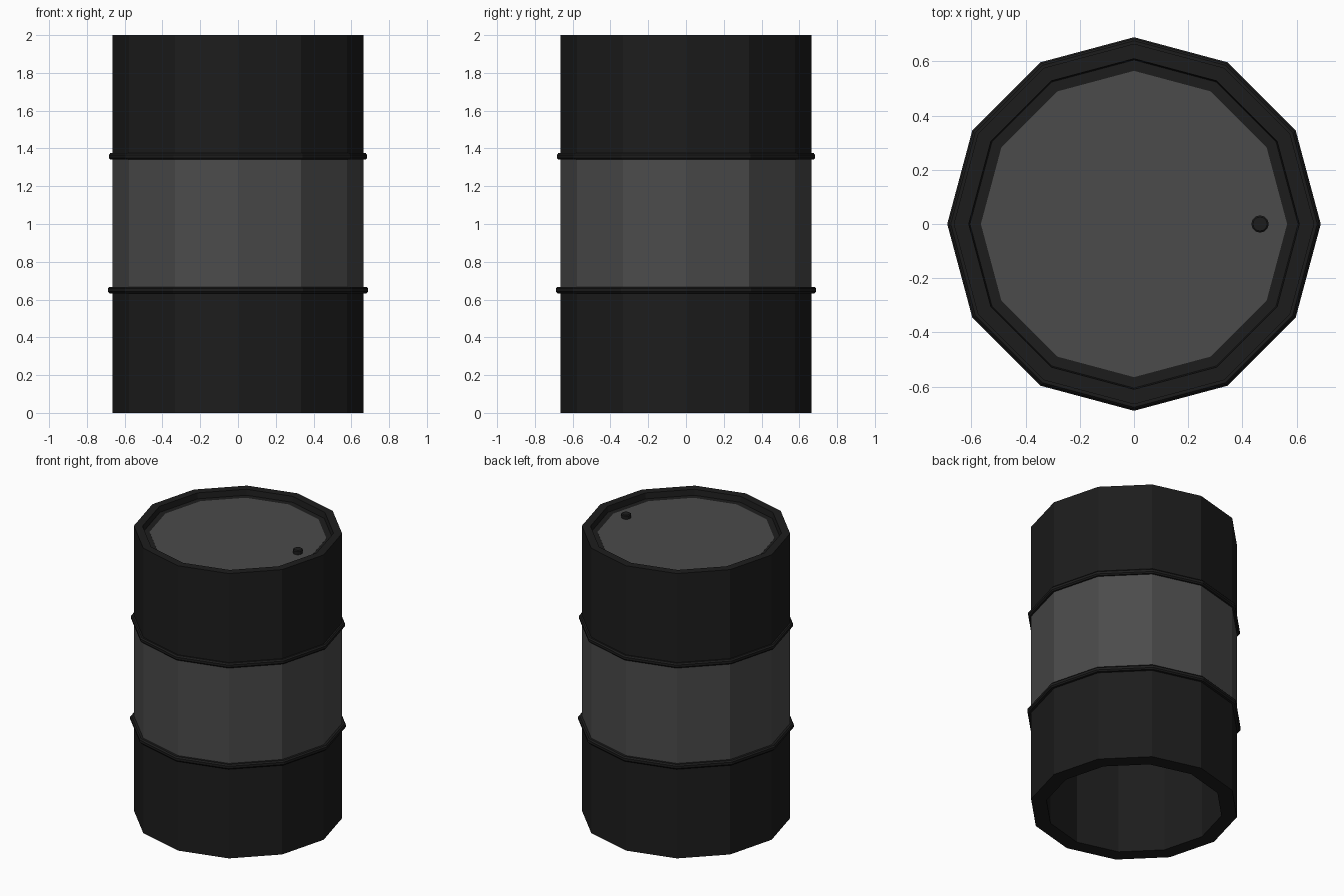
import bpy, bmesh, math

if "Cube" in bpy.data.objects:
    bpy.data.objects.remove(bpy.data.objects["Cube"])

SIDES = 12


def material(name, v):
    m = bpy.data.materials.new(name)
    m.diffuse_color = (v, v, v, 1)
    m.use_nodes = True
    m.node_tree.nodes["Principled BSDF"].inputs["Base Color"].default_value = m.diffuse_color
    return m


dark = material("dark_paint", 0.012)
grey = material("grey_paint", 0.07)


def lathe(name, profile, mats, closed=True, sides=SIDES, centre=(0, 0), grey_rows=()):
    """Spin an (r, z) profile around z with flat faces."""
    bm = bmesh.new()
    rings = []
    for r, z in profile:
        if r == 0:
            rings.append([bm.verts.new((0, 0, z))] * sides)
        else:
            rings.append([bm.verts.new((r * math.cos(2 * math.pi * i / sides),
                                        r * math.sin(2 * math.pi * i / sides), z))
                          for i in range(sides)])
    n = len(rings)
    for k in range(n if closed else n - 1):
        a, b = rings[k], rings[(k + 1) % n]
        for i in range(sides):
            j = (i + 1) % sides
            f = bm.faces.new(list(dict.fromkeys((a[i], a[j], b[j], b[i]))))
            f.material_index = 1 if k in grey_rows else 0
    bmesh.ops.recalc_face_normals(bm, faces=bm.faces)
    me = bpy.data.meshes.new(name)
    bm.to_mesh(me)
    bm.free()
    for m in mats:
        me.materials.append(m)
    ob = bpy.data.objects.new(name, me)
    ob.location = (centre[0], centre[1], 0)
    bpy.context.collection.objects.link(ob)
    return ob


# Hollow shell: thick wall, grey middle section, stepped rim at the top
lathe("barrel_body", [(0.565, 0), (0.665, 0), (0.665, 0.65), (0.665, 1.355),
                      (0.665, 2.0), (0.61, 2.0), (0.605, 1.96), (0.565, 1.96)],
      [dark, grey], grey_rows=(2,))

# Raised hoops around the body
for name, z, r in (("lower_hoop", 0.65, 0.689), ("upper_hoop", 1.358, 0.684)):
    lathe(name, [(0.66, z - 0.017), (r - 0.008, z - 0.017), (r, z - 0.008),
                 (r, z + 0.008), (r - 0.008, z + 0.017), (0.66, z + 0.017)], [dark])

# Recessed lid
lathe("lid", [(0, 1.94), (0.565, 1.94), (0.565, 1.961), (0, 1.961)], [grey], closed=False)

# Filler cap near the edge of the lid
lathe("filler_cap", [(0, 1.955), (0.03, 1.955), (0.032, 1.985), (0.026, 1.99), (0, 1.99)],
      [dark], closed=False, centre=(0.465, 0))
